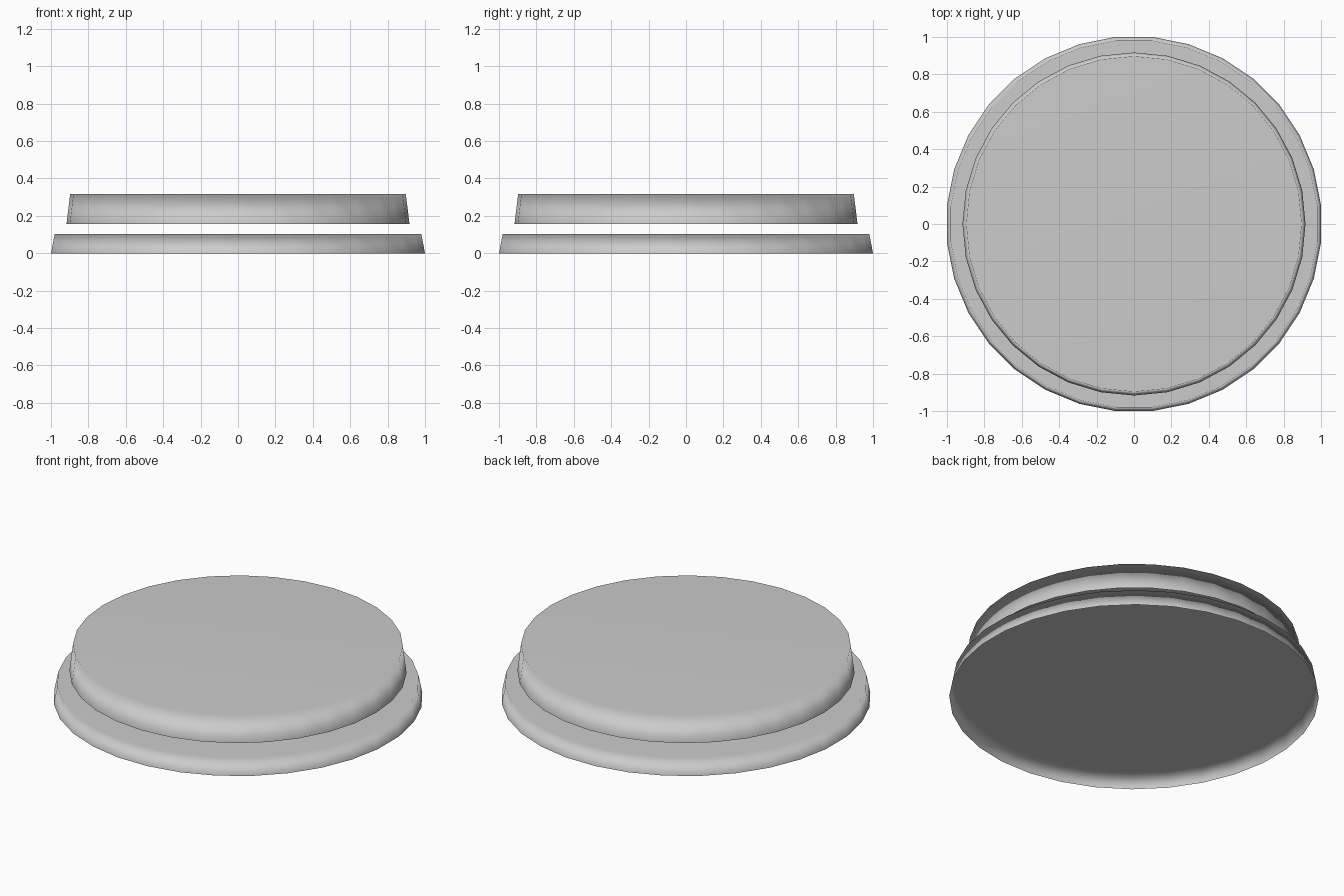
import bpy, bmesh, math
from mathutils import Matrix

if "Cube" in bpy.data.objects:
    bpy.data.objects.remove(bpy.data.objects["Cube"])

SIDES = 32


def tapered_cap(name, r_bottom, r_top, z0, z1, turn=0.0):
    """Shallow tapered disc, open underneath, softly shaded over its rim."""
    bm = bmesh.new()
    place = Matrix.Translation((0, 0, (z0 + z1) / 2)) @ Matrix.Rotation(turn, 4, 'Z')
    bmesh.ops.create_cone(bm, cap_ends=True, segments=SIDES, radius1=r_bottom,
                          radius2=r_top, depth=z1 - z0, matrix=place)
    bm.normal_update()
    under = [f for f in bm.faces if f.normal.z < -0.9]
    bmesh.ops.delete(bm, geom=under, context='FACES_ONLY')
    for f in bm.faces:
        f.smooth = True
    mesh = bpy.data.meshes.new(name)
    bm.to_mesh(mesh)
    bm.free()
    obj = bpy.data.objects.new(name, mesh)
    bpy.context.collection.objects.link(obj)
    # Area weighting keeps the broad top looking flat
    obj.modifiers.new("Flat top shading", 'WEIGHTED_NORMAL')
    return obj


# Wide base, turned half a side so flats face the axes
half_side = math.pi / SIDES
grow = 1 / math.cos(half_side)
tapered_cap("base_disc", 1.0 * grow, 0.98 * grow, 0.0, 0.102, half_side)

# Smaller floating upper disc
tapered_cap("upper_disc", 0.917, 0.897, 0.157, 0.318)
